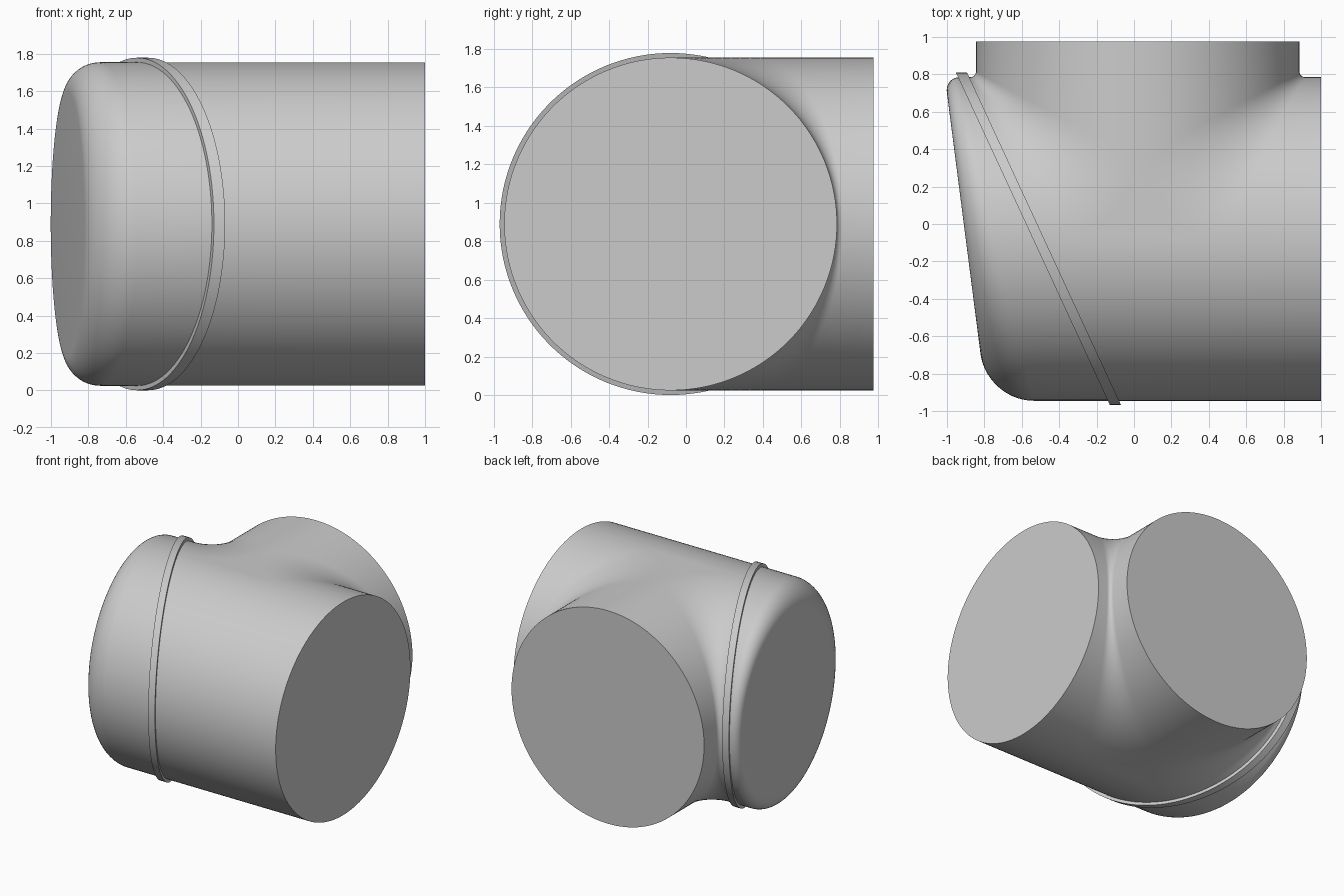
import bpy, bmesh
from math import sin, cos, pi, radians

cube = bpy.data.objects.get("Cube")
if cube:
    bpy.data.objects.remove(cube, do_unlink=True)

# Pipe radius, main axis height and depth, branch axis, branch end
R, CZ, CY, CX, Y_END = 0.865, 0.89, -0.08, 0.02, 0.975
SEG = 128

grey = bpy.data.materials.new("light_grey")
grey.use_nodes = True
COLOUR = (0.6, 0.6, 0.6, 1)
grey.diffuse_color = COLOUR
grey.node_tree.nodes["Principled BSDF"].inputs["Base Color"].default_value = COLOUR


def collar_x(y):
    """Slanted plane where the end cap meets the body."""
    return -0.92 - 0.463 * (y - 0.805)


def cap_x(y):
    """Slanted flat face of the end cap."""
    return -0.91 - 0.1286 * y


def loft(name, loops):
    """Skin equal-length closed loops and close both ends."""
    bm = bmesh.new()
    rows = [[bm.verts.new(p) for p in loop] for loop in loops]
    n = len(rows[0])
    for a, b in zip(rows, rows[1:]):
        for i in range(n):
            j = (i + 1) % n
            bm.faces.new((a[i], a[j], b[j], b[i]))
    bm.faces.new(rows[0][::-1])
    bm.faces.new(rows[-1])
    bmesh.ops.recalc_face_normals(bm, faces=bm.faces)
    mesh = bpy.data.meshes.new(name)
    bm.to_mesh(mesh)
    bm.free()
    mesh.materials.append(grey)
    obj = bpy.data.objects.new(name, mesh)
    bpy.context.collection.objects.link(obj)
    bpy.ops.object.select_all(action="DESELECT")
    obj.select_set(True)
    bpy.context.view_layer.objects.active = obj
    bpy.ops.object.shade_smooth_by_angle(angle=radians(30))
    return obj


def slice_outline(theta):
    """Level T-shaped section with rounded inner corners."""
    m, z = R * cos(theta), CZ + R * sin(theta)
    w = 0.03 + 0.4 * (1 - m / R)
    front, back = CY - m, CY + m
    arc = [(m + w * (1 - sin(t)), back + w * (1 - cos(t)))
           for t in (pi / 2 * i / 12 for i in range(13))]
    right = [(CX + u, y) for u, y in arc]          # main pipe to branch
    left = [(CX - u, y) for u, y in reversed(arc)]
    right.reverse()
    left.reverse()
    pts = [(collar_x(front), front), (1, front), (1, back)]
    pts += right[::-1] if right[0][1] > right[-1][1] else right
    pts += [(CX + m, Y_END), (CX - m, Y_END)]
    pts += left[::-1] if left[0][1] < left[-1][1] else left
    pts.append((collar_x(back), back))
    return [(x, y, z) for x, y in pts]


# Main pipe and branch as one blended body
lim = radians(88.6)
loft("tee_body", [slice_outline(-lim + 2 * lim * i / 96) for i in range(97)])


def ring(place):
    """Loop around the main axis; place(angle) gives x-rule and radius."""
    pts = []
    for i in range(SEG):
        phi = 2 * pi * i / SEG
        x_rule, rho = place(phi)
        y = CY + rho * cos(phi)
        pts.append((x_rule(y), y, CZ + rho * sin(phi)))
    return pts


def cap_ring(t):
    """Rounded cap edge, widest at the front and tightest at the back."""
    def place(phi):
        f = 0.165 - 0.085 * cos(phi)
        return (lambda y: cap_x(y) + f * (1 - cos(t))), R - f * (1 - sin(t))
    return ring(place)


# Slanted rounded end cap
loops = [cap_ring(pi / 2 * i / 14) for i in range(15)]
loops.append(ring(lambda phi: (collar_x, R)))
loft("end_cap", loops)

# Thin slanted collar around the joint
loft("collar", [ring(lambda phi, d=d: (lambda y: collar_x(y) + d, R + 0.024))
                for d in (-0.03, 0.03)])
